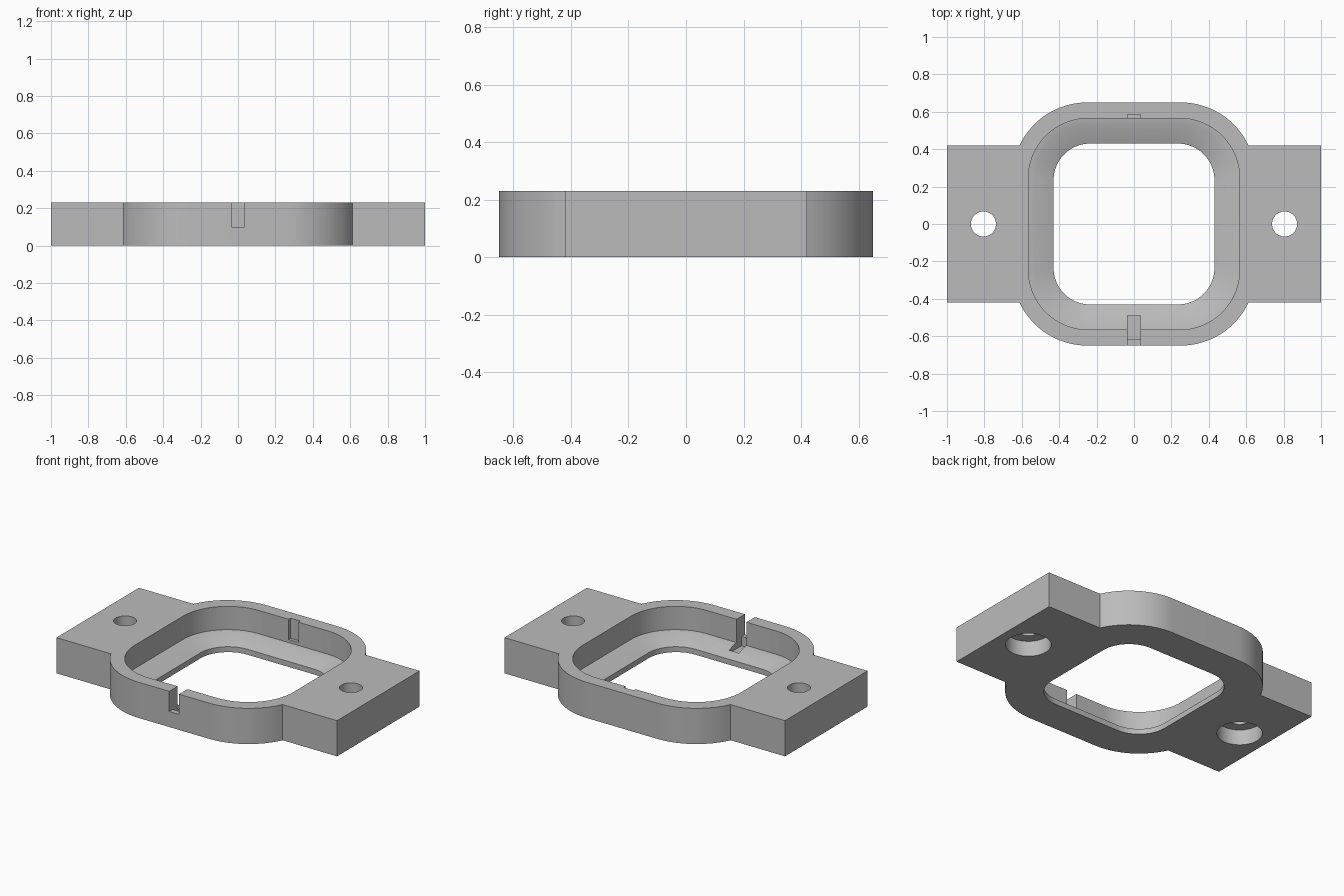
import bpy, bmesh, math

if "Cube" in bpy.data.objects:
    bpy.data.objects.remove(bpy.data.objects["Cube"])

H = 0.23  # overall height

grey = bpy.data.materials.new("plain_grey")
grey.diffuse_color = (0.5, 0.5, 0.5, 1)
grey.use_nodes = True
grey.node_tree.nodes["Principled BSDF"].inputs["Base Color"].default_value = grey.diffuse_color


def loft(name, rings):
    """Closed solid through stacked rings of equal point count, bottom to top."""
    bm = bmesh.new()
    loops = [[bm.verts.new(p) for p in ring] for ring in rings]
    n = len(loops[0])
    for a, b in zip(loops, loops[1:]):
        for i in range(n):
            j = (i + 1) % n
            bm.faces.new((a[i], a[j], b[j], b[i]))
    bm.faces.new(loops[0][::-1])
    bm.faces.new(loops[-1])
    bmesh.ops.recalc_face_normals(bm, faces=bm.faces)
    me = bpy.data.meshes.new(name)
    bm.to_mesh(me)
    bm.free()
    ob = bpy.data.objects.new(name, me)
    bpy.context.collection.objects.link(ob)
    me.materials.append(grey)
    return ob


def rounded_square(half, r, z, seg=16):
    c = half - r
    pts = []
    for q, (sx, sy) in enumerate(((1, 1), (-1, 1), (-1, -1), (1, -1))):
        for i in range(seg + 1):
            a = math.pi / 2 * (q + i / seg)
            pts.append((sx * c + r * math.cos(a), sy * c + r * math.sin(a), z))
    return pts


def circle(x, r, z, n=48):
    return [(x + r * math.cos(2 * math.pi * i / n), r * math.sin(2 * math.pi * i / n), z)
            for i in range(n)]


def box(name, x, y0, y1, z0, z1):
    return loft(name, [[(-x, y0, z), (x, y0, z), (x, y1, z), (-x, y1, z)] for z in (z0, z1)])


def body_outline(z, half=0.65, r=0.4, ear=0.42, seg=16):
    """Rounded square with a straight mounting ear on either side."""
    c = half - r
    a0 = math.asin((ear - c) / r)
    quarter = [(1.0, ear)]
    for i in range(seg + 1):
        a = a0 + (math.pi / 2 - a0) * i / seg
        quarter.append((c + r * math.cos(a), c + r * math.sin(a)))
    top = quarter + [(-x, y) for x, y in reversed(quarter)]
    return [(x, y, z) for x, y in top + [(-x, -y) for x, y in top]]


# Frame body with mounting ears
body = loft("mounting_frame", [body_outline(0), body_outline(H)])

# Stepped opening: hole, sloped ledge, flat shelf, upright wall
cutters = [loft("opening_cutter", [
    rounded_square(0.43, 0.195, -0.1),
    rounded_square(0.43, 0.195, 0.035),
    rounded_square(0.53, 0.285, 0.075),
    rounded_square(0.565, 0.32, 0.08),
    rounded_square(0.565, 0.32, 0.4)])]

# Front slot through the wall, its deeper inner part, and the back notch
cutters += [box("front_slot_cutter", 0.035, -0.8, -0.55, 0.1, 0.4),
            box("slot_floor_cutter", 0.035, -0.615, -0.49, 0.04, 0.41),
            box("back_notch_cutter", 0.035, 0.5, 0.585, 0.1, 0.4)]

# Screw holes with wide counterbores underneath
for side in (-1, 1):
    x = 0.805 * side
    cutters.append(loft("screw_hole_cutter", [
        circle(x, 0.133, -0.1), circle(x, 0.133, 0.1),
        circle(x, 0.067, 0.1), circle(x, 0.067, 0.4)]))

bpy.context.view_layer.objects.active = body
for cutter in cutters:
    cutter.hide_render = True
    mod = body.modifiers.new("cut", 'BOOLEAN')
    mod.operation, mod.solver, mod.object = 'DIFFERENCE', 'EXACT', cutter
    bpy.ops.object.modifier_apply(modifier=mod.name)
for cutter in cutters:
    bpy.data.objects.remove(cutter)

# Smooth the curved walls, keep the edges crisp
bpy.ops.object.select_all(action='DESELECT')
body.select_set(True)
bpy.ops.object.shade_smooth_by_angle(angle=math.radians(30))
